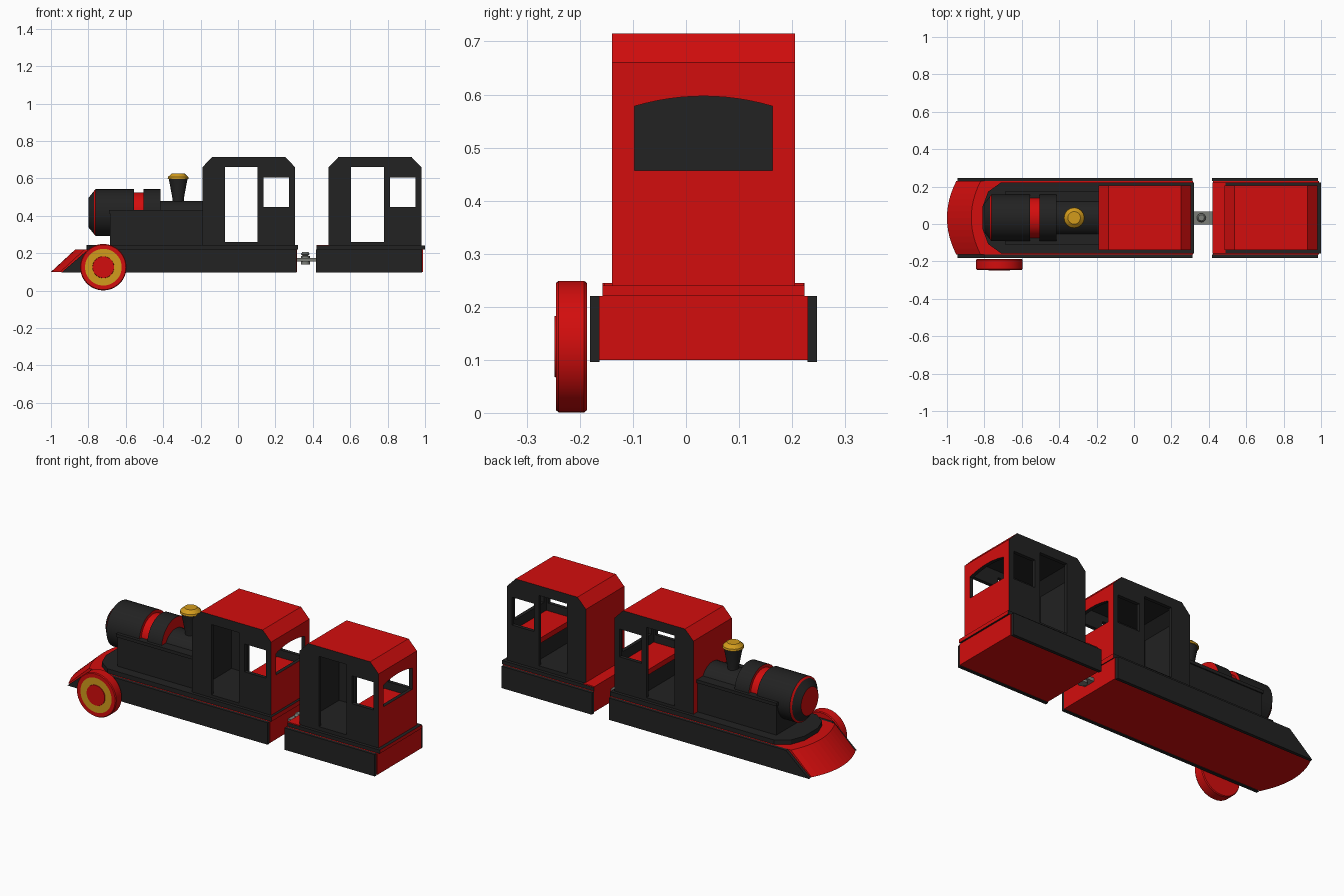
import bpy, bmesh, math

if "Cube" in bpy.data.objects:
    bpy.data.objects.remove(bpy.data.objects["Cube"])

C = 0.033  # centre line of the train in y
BLACK, RED, GOLD, GREY = range(4)


def material(name, rgb):
    m = bpy.data.materials.new(name)
    m.diffuse_color = (*rgb, 1)
    m.use_nodes = True
    m.node_tree.nodes["Principled BSDF"].inputs["Base Color"].default_value = m.diffuse_color
    return m


MATS = [material("black", (0.016, 0.016, 0.016)),
        material("red", (0.65, 0.004, 0.004)),
        material("gold", (0.65, 0.33, 0.012)),
        material("grey", (0.2, 0.21, 0.19))]


def finish(name, bm, rule=None):
    bmesh.ops.recalc_face_normals(bm, faces=bm.faces)
    bm.normal_update()
    if rule:
        for f in bm.faces:
            f.material_index = rule(f)
    me = bpy.data.meshes.new(name)
    bm.to_mesh(me)
    bm.free()
    ob = bpy.data.objects.new(name, me)
    for m in MATS:
        me.materials.append(m)
    bpy.context.collection.objects.link(ob)
    return ob


def place(axis, t, u, v):
    return {'x': (t, u, v), 'y': (u, t, v), 'z': (u, v, t)}[axis]


def prism(name, pts, axis, a, b, rule=None, slope=0):
    """Extrude a flat outline along an axis; slope pushes the top nose back."""
    bm = bmesh.new()
    r0 = [bm.verts.new(place(axis, a, *p)) for p in pts]
    r1 = [bm.verts.new(place(axis, b, *p)) for p in pts]
    if slope:
        for v in r1:
            if v.co.x < -0.5:
                v.co.x += slope
    bm.faces.new(r0)
    bm.faces.new(r1)
    n = len(pts)
    for i in range(n):
        j = (i + 1) % n
        bm.faces.new((r0[i], r0[j], r1[j], r1[i]))
    return finish(name, bm, rule)


def box(name, x0, x1, y0, y1, z0, z1, rule=None):
    return prism(name, [(x0, y0), (x1, y0), (x1, y1), (x0, y1)], 'z', z0, z1, rule)


def lathe(name, prof, colours, axis, cu, cv, seg=40):
    """Revolve (t, r) points; one colour per band."""
    bm = bmesh.new()
    rings = [[bm.verts.new(place(axis, t, cu + r * math.cos(2 * math.pi * k / seg),
                                 cv + r * math.sin(2 * math.pi * k / seg)))
              for k in range(seg)] if r else
             [bm.verts.new(place(axis, t, cu, cv))] * seg for t, r in prof]
    for a, b, c in zip(rings, rings[1:], colours):
        for k in range(seg):
            j = (k + 1) % seg
            vs = list(dict.fromkeys((a[k], a[j], b[j], b[k])))
            bm.faces.new(vs).material_index = c
    ob = finish(name, bm)
    bpy.context.view_layer.objects.active = ob
    ob.select_set(True)
    bpy.ops.object.shade_smooth_by_angle(angle=math.radians(25))
    ob.select_set(False)
    return ob


def red(f):
    return RED


def black_sides(f):
    return BLACK if abs(f.normal.y) > 0.5 else RED


def red_ends(f):
    return RED if abs(f.normal.x) > 0.9 else BLACK


def cut(ob, cutter):
    m = ob.modifiers.new("cut", 'BOOLEAN')
    m.operation = 'DIFFERENCE'
    m.solver = 'EXACT'
    m.object = cutter
    bpy.context.view_layer.objects.active = ob
    bpy.ops.object.modifier_apply(modifier=m.name)
    bpy.data.objects.remove(cutter)


def cabin(tag, x):
    """Hollow cabin with doorways, side windows, rear arched window and bench."""
    def outline(d, z0):
        a, b, t = x + d, x + 0.495 - d, 0.715 - d
        return [(a, z0), (b, z0), (b, 0.66 - d / 2), (b - 0.053, t),
                (a + 0.053, t), (a, 0.66 - d / 2)]
    ob = prism(tag + "_cabin", outline(0, 0.24), 'y', C - 0.172, C + 0.172, black_sides)
    cut(ob, prism("hollow", outline(0.02, 0.26), 'y', C - 0.152, C + 0.152))
    cut(ob, box("door_cut", x + 0.12, x + 0.295, -0.4, 0.4, 0.261, 0.66))
    cut(ob, box("window_cut", x + 0.327, x + 0.464, -0.4, 0.4, 0.447, 0.605))
    arch = [(C - 0.13, 0.457), (C + 0.13, 0.457)]
    for i in range(13):
        s = 1 - i / 6
        arch.append((C + 0.13 * s, 0.597 - 0.019 * s * s))
    cut(ob, prism("arch_cut", arch, 'x', x + 0.46, x + 0.55))
    box(tag + "_bench_seat", x + 0.305, x + 0.474, C - 0.15, C + 0.15, 0.375, 0.405, red)
    box(tag + "_bench_base", x + 0.335, x + 0.474, C - 0.15, C + 0.15, 0.26, 0.375)


# engine chassis with curved sloping nose
nose = [(-1 + 0.05 * (i / 6) ** 2, C + 0.197 * i / 6) for i in range(-6, 7)]
prism("engine_chassis", nose + [(0.315, C + 0.197), (0.315, C - 0.197)], 'z',
      0.1, 0.22, red, slope=0.13)
prism("engine_deck", [(0.32, C - 0.19), (0.32, C + 0.19), (-0.71, C + 0.19), (-0.78, C + 0.14),
                      (-0.81, C + 0.06), (-0.81, C - 0.06), (-0.78, C - 0.14),
                      (-0.71, C - 0.19)], 'z', 0.22, 0.245,
      lambda f: RED if f.normal.x > 0.9 else BLACK)

# wagon chassis
box("wagon_chassis", 0.422, 0.99, C - 0.197, C + 0.197, 0.1, 0.22, red)
box("wagon_deck", 0.42, 1.0, C - 0.19, C + 0.19, 0.22, 0.24, red_ends)
box("wagon_front_step", 0.42, 0.49, C - 0.188, C + 0.188, 0.239, 0.245, red)

# black side panels
for side, s in (("right", -1), ("left", 1)):
    y0, y1 = sorted((C + s * 0.196, C + s * 0.214))
    prism(f"engine_{side}_panel", [(-0.945, 0.096), (0.312, 0.096), (0.312, 0.22), (-0.80, 0.22)],
          'y', y0, y1)
    box(f"wagon_{side}_panel", 0.418, 0.985, y0, y1, 0.096, 0.22)

cabin("engine", -0.19)
cabin("wagon", 0.485)

# engine hood and boiler
box("hood_box", -0.685, -0.185, C - 0.135, C + 0.135, 0.24, 0.415)
box("hood_ledge", -0.69, -0.185, C - 0.142, C + 0.142, 0.412, 0.43)
lathe("boiler", [(-0.80, 0), (-0.80, 0.078), (-0.77, 0.115), (-0.762, 0.125), (-0.555, 0.125),
                 (-0.555, 0.108), (-0.505, 0.108), (-0.505, 0.125), (-0.415, 0.125), (-0.415, 0)],
      [RED, BLACK, RED, BLACK, RED, RED, RED, BLACK, RED], 'x', C, 0.417)
lathe("boiler_rear", [(-0.42, 0), (-0.42, 0.1), (-0.185, 0.1), (-0.185, 0)], [BLACK] * 3,
      'x', C, 0.38)

# chimney
lathe("chimney", [(0.46, 0), (0.46, 0.03), (0.49, 0.03), (0.597, 0.05), (0.597, 0.056),
                  (0.608, 0.054), (0.626, 0.034), (0.626, 0)],
      [BLACK, BLACK, BLACK, GOLD, GOLD, GOLD, GOLD], 'z', -0.32, C, 16)

# front wheel with gold ring and red hub
lathe("wheel", [(-0.187, 0), (-0.187, 0.12), (-0.192, 0.124), (-0.24, 0.124), (-0.245, 0.12),
                (-0.245, 0.098), (-0.245, 0.058), (-0.248, 0.057), (-0.248, 0)],
      [RED, RED, RED, RED, RED, GOLD, RED, RED], 'y', -0.72, 0.125, 48)

# coupling between engine and wagon
box("coupling_bar", 0.30, 0.43, C - 0.035, C + 0.035, 0.155, 0.175, lambda f: GREY)
lathe("coupling_pin", [(0.14, 0), (0.14, 0.024), (0.185, 0.024), (0.185, 0.014), (0.195, 0.024),
                       (0.207, 0.016), (0.207, 0)], [GREY] * 6, 'z', 0.36, C, 16)
